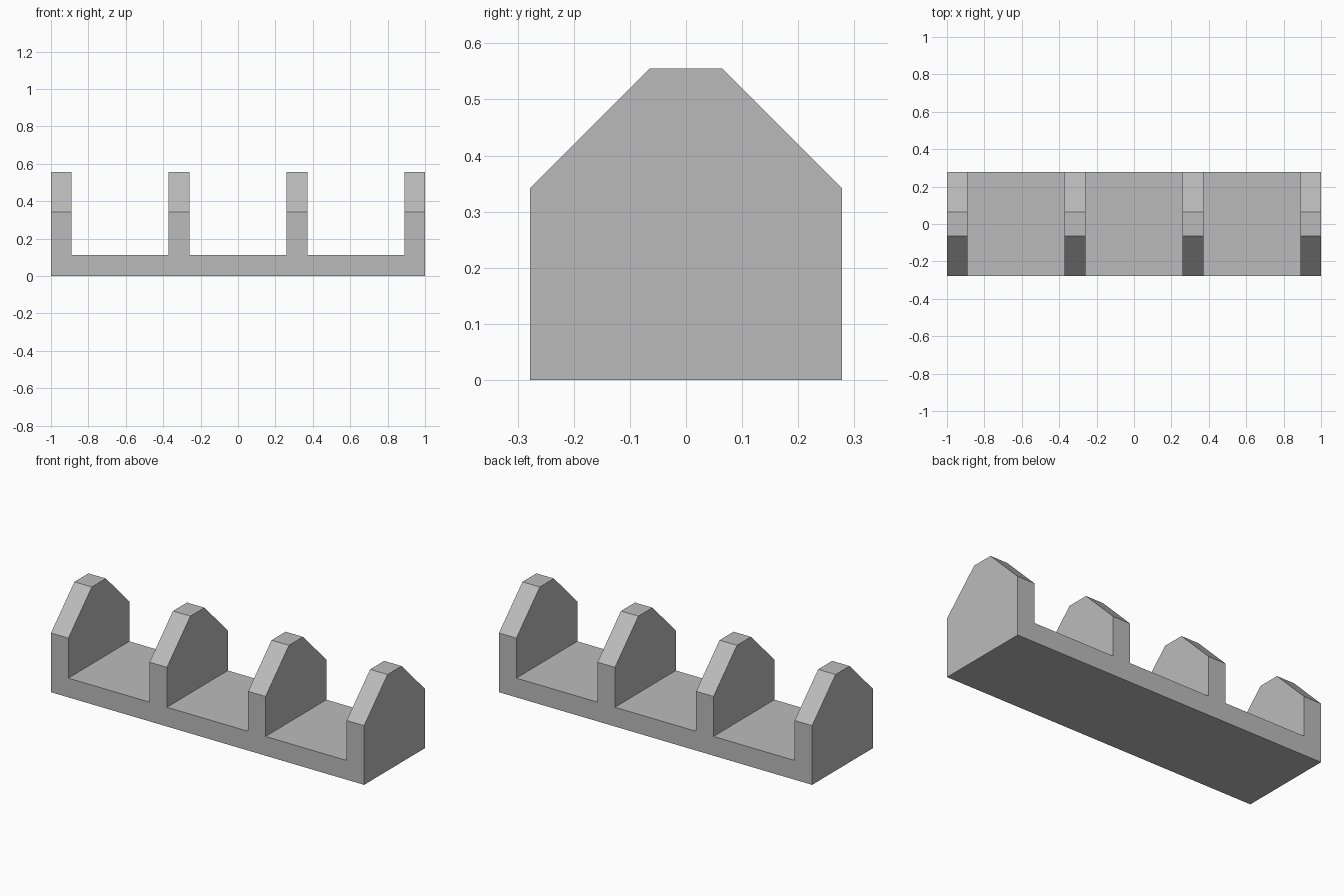
import bpy, bmesh
from mathutils import Vector

cube = bpy.data.objects.get("Cube")
if cube:
    bpy.data.objects.remove(cube, do_unlink=True)

UNIT = 1 / 9                 # wall and floor thickness
HALF_DEPTH = 2.5 * UNIT
HEIGHT = 5 * UNIT
SHOULDER = 0.342             # height where the sloped corners begin
FINS = 4

grey = bpy.data.materials.new("plain grey")
grey.use_nodes = True
colour = (0.5, 0.5, 0.5, 1)
grey.diffuse_color = colour
grey.node_tree.nodes["Principled BSDF"].inputs["Base Color"].default_value = colour

# Comb-shaped front profile: a floor with evenly spaced upright dividers
pitch = (2 - UNIT) / (FINS - 1)
profile = [(1, 0), (-1, 0)]
for i in range(FINS):
    left = -1 + i * pitch
    right = left + UNIT
    if i > 0:
        profile.append((left, UNIT))
    profile += [(left, HEIGHT), (right, HEIGHT)]
    if i < FINS - 1:
        profile.append((right, UNIT))

# Extrude the profile from front to back
bm = bmesh.new()
face = bm.faces.new([bm.verts.new((x, -HALF_DEPTH, z)) for x, z in profile])
extruded = bmesh.ops.extrude_face_region(bm, geom=[face], use_keep_orig=True)
moved = [g for g in extruded["geom"] if isinstance(g, bmesh.types.BMVert)]
bmesh.ops.translate(bm, verts=moved, vec=(0, 2 * HALF_DEPTH, 0))

# Slice the upper corners of the dividers at 45 degrees, front and back
for side in (-1, 1):
    cut = bmesh.ops.bisect_plane(
        bm, geom=bm.verts[:] + bm.edges[:] + bm.faces[:], dist=1e-5,
        plane_co=Vector((0, side * HALF_DEPTH, SHOULDER)),
        plane_no=Vector((0, side, 1)), clear_outer=True)
    rim = [g for g in cut["geom_cut"] if isinstance(g, bmesh.types.BMEdge)]
    bmesh.ops.holes_fill(bm, edges=rim, sides=4)

bmesh.ops.recalc_face_normals(bm, faces=bm.faces[:])
mesh = bpy.data.meshes.new("divided_rack")
bm.to_mesh(mesh)
bm.free()
mesh.materials.append(grey)
rack = bpy.data.objects.new("divided_rack", mesh)
bpy.context.collection.objects.link(rack)
